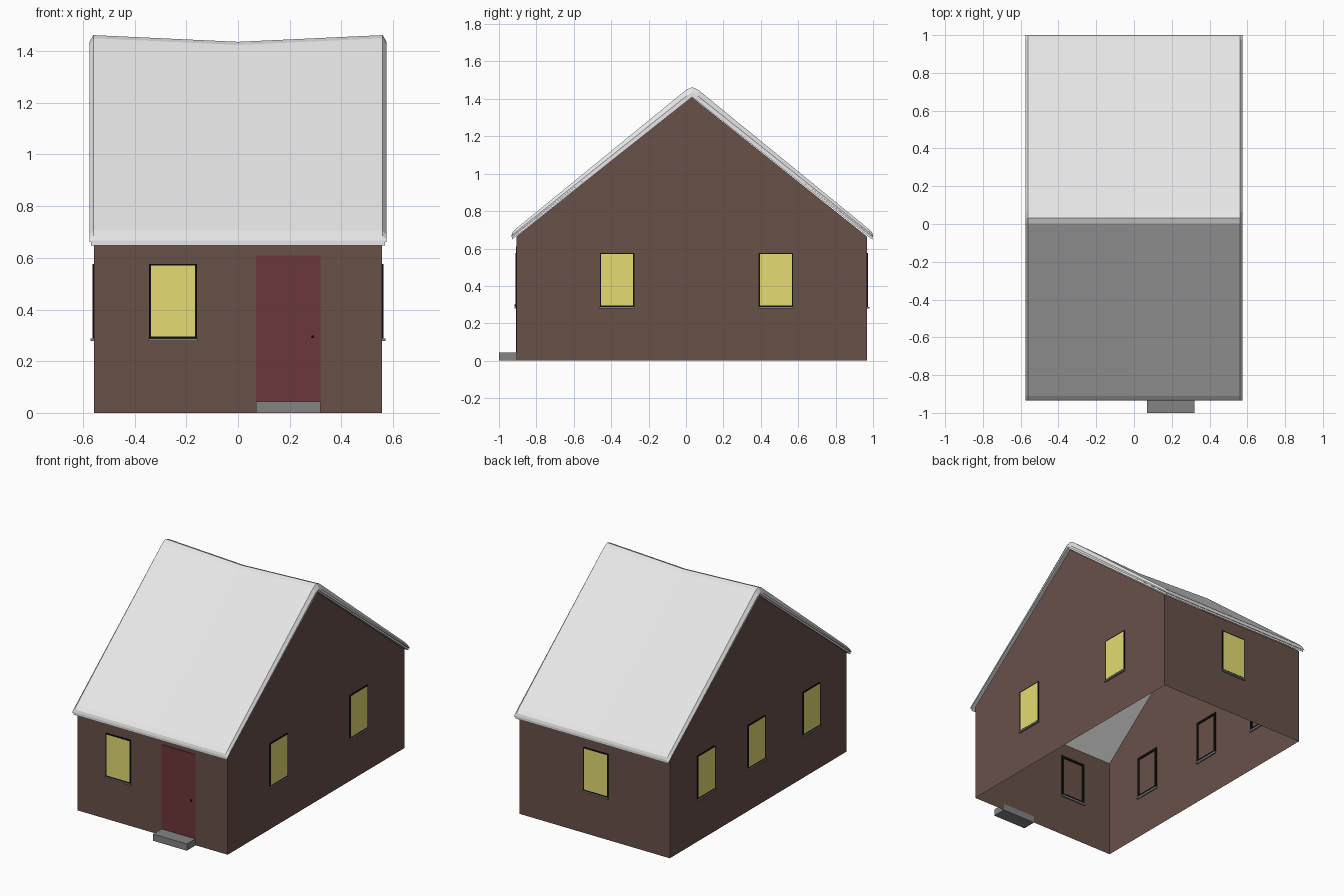
import bpy, bmesh, math
from mathutils import Matrix, Vector

if "Cube" in bpy.data.objects:
    bpy.data.objects.remove(bpy.data.objects["Cube"])


def material(name, rgb):
    m = bpy.data.materials.new(name)
    m.diffuse_color = (*rgb, 1)
    m.use_nodes = True
    m.node_tree.nodes["Principled BSDF"].inputs["Base Color"].default_value = m.diffuse_color
    return m


BROWN = material("wall_brown", (0.138, 0.082, 0.066))
SNOW = material("snow_white", (0.8, 0.8, 0.8))
RED = material("door_red", (0.15, 0.038, 0.041))
YELLOW = material("window_yellow", (0.78, 0.71, 0.17))
BLACK = material("frame_black", (0.005, 0.005, 0.005))
STONE = material("stone_grey", (0.227, 0.227, 0.227))

HX, Y0, Y1, YR = 0.557, -0.905, 0.967, 0.03   # wall extents and ridge line


def finish(name, bm, mat):
    bmesh.ops.recalc_face_normals(bm, faces=bm.faces)
    me = bpy.data.meshes.new(name)
    bm.to_mesh(me)
    bm.free()
    me.materials.append(mat)
    ob = bpy.data.objects.new(name, me)
    bpy.context.collection.objects.link(ob)
    return ob


def add_box(bm, lo, hi, mtx=Matrix()):
    lo, hi = Vector(lo), Vector(hi)
    m = mtx @ Matrix.Translation((lo + hi) / 2) @ Matrix.Diagonal((*(hi - lo), 1))
    bmesh.ops.create_cube(bm, size=1, matrix=m)


def box(name, lo, hi, mat, mtx=Matrix()):
    bm = bmesh.new()
    add_box(bm, lo, hi, mtx)
    return finish(name, bm, mat)


def loft(name, sections, mat, skip=(), strip_caps=False):
    """Join closed cross-sections along x; strip caps pair point i with point -1-i."""
    bm = bmesh.new()
    rings = [[bm.verts.new(p) for p in s] for s in sections]
    n = len(rings[0])
    for a, b in zip(rings, rings[1:]):
        for i in range(n):
            if i not in skip:
                j = (i + 1) % n
                bm.faces.new((a[i], a[j], b[j], b[i]))
    for r in (rings[0], rings[-1]):
        if strip_caps:
            for i in range(n // 2 - 1):
                bm.faces.new((r[i], r[i + 1], r[n - 2 - i], r[n - 1 - i]))
        else:
            bm.faces.new(r)
    return finish(name, bm, mat)


# House walls: gabled shell, open below and under the roof
gable = [(Y0, 0), (Y1, 0), (Y1, 0.665), (YR, 1.41), (Y0, 0.665)]
loft("walls", [[(x, y, z) for y, z in gable] for x in (-HX, HX)], BROWN, skip=(0, 2, 3))

# Thin roof boards under the snow
YC = 0.033
under = [(-0.963, 0.648), (0, 1.41), (0.963, 0.648)]
over = [(d, z + 0.014) for d, z in reversed(under)]
loft("roof_boards", [[(x, YC + d, z) for d, z in under + over] for x in (-0.568, 0.568)],
     SNOW, strip_caps=True)

# Snow blanket with bevelled rim and sagging ridge
half = [(0.967, 0.668), (0.962, 0.685), (0.943, 0.705), (0.03, 1.450)]
top = [(-d, z) for d, z in half] + [(0, 1.462)] + half[::-1]


def base(d):
    return 1.421 - 0.786 * abs(d)


def snow_section(x, k, sag):
    upper = [(x, YC + d, base(d) + (z - base(d) - (sag if z > 1.4 else 0)) * k) for d, z in top]
    lower = [(x, YC + d, base(d)) for d, z in reversed(top)]
    return upper + lower


loft("snow", [snow_section(*s) for s in
              ((-0.575, 0.35, 0), (-0.56, 1, 0), (0, 1, 0.026), (0.56, 1, 0), (0.575, 0.35, 0))],
     SNOW, strip_caps=True)


# Windows: local x runs along the wall, local -y points outwards
def window(name, x, y, turn):
    m = Matrix.Translation((x, y, 0)) @ Matrix.Rotation(math.radians(turn), 4, 'Z')
    w, b, t, f, e = 0.0925, 0.288, 0.577, 0.015, 0.007
    box(name + "_glass", (-w + e, -0.0065, b + e), (w - e, -0.001, t - e), YELLOW, m)
    bm = bmesh.new()
    for s in (-1, 1):
        xa, xb = sorted((s * w, s * (w - f)))
        add_box(bm, (xa, -0.006, b), (xb, 0.006, t), m)
    for z in (b, t - f):
        add_box(bm, (-w + f, -0.006, z), (w - f, 0.006, z + f), m)
    finish(name + "_frame", bm, BLACK)
    box(name + "_sill", (-w - 0.003, -0.013, b - 0.01), (w + 0.003, 0.01, b), STONE, m)


window("front_window", -0.252, Y0, 0)
window("back_window", -0.01, Y1, 180)
for i, y in enumerate((-0.368, 0.48)):
    window(f"right_window_{i + 1}", HX, y, 90)
for i, y in enumerate((-0.53, 0.053, 0.585)):
    window(f"left_window_{i + 1}", -HX, y, -90)

# Door, knob and step
box("door", (0.07, Y0 - 0.005, 0.045), (0.32, Y0 - 0.0005, 0.61), RED)
box("door_knob", (0.285, Y0 - 0.012, 0.29), (0.295, Y0 - 0.005, 0.30), BLACK)
box("front_step", (0.07, -1.0, 0), (0.32, Y0, 0.045), STONE)
